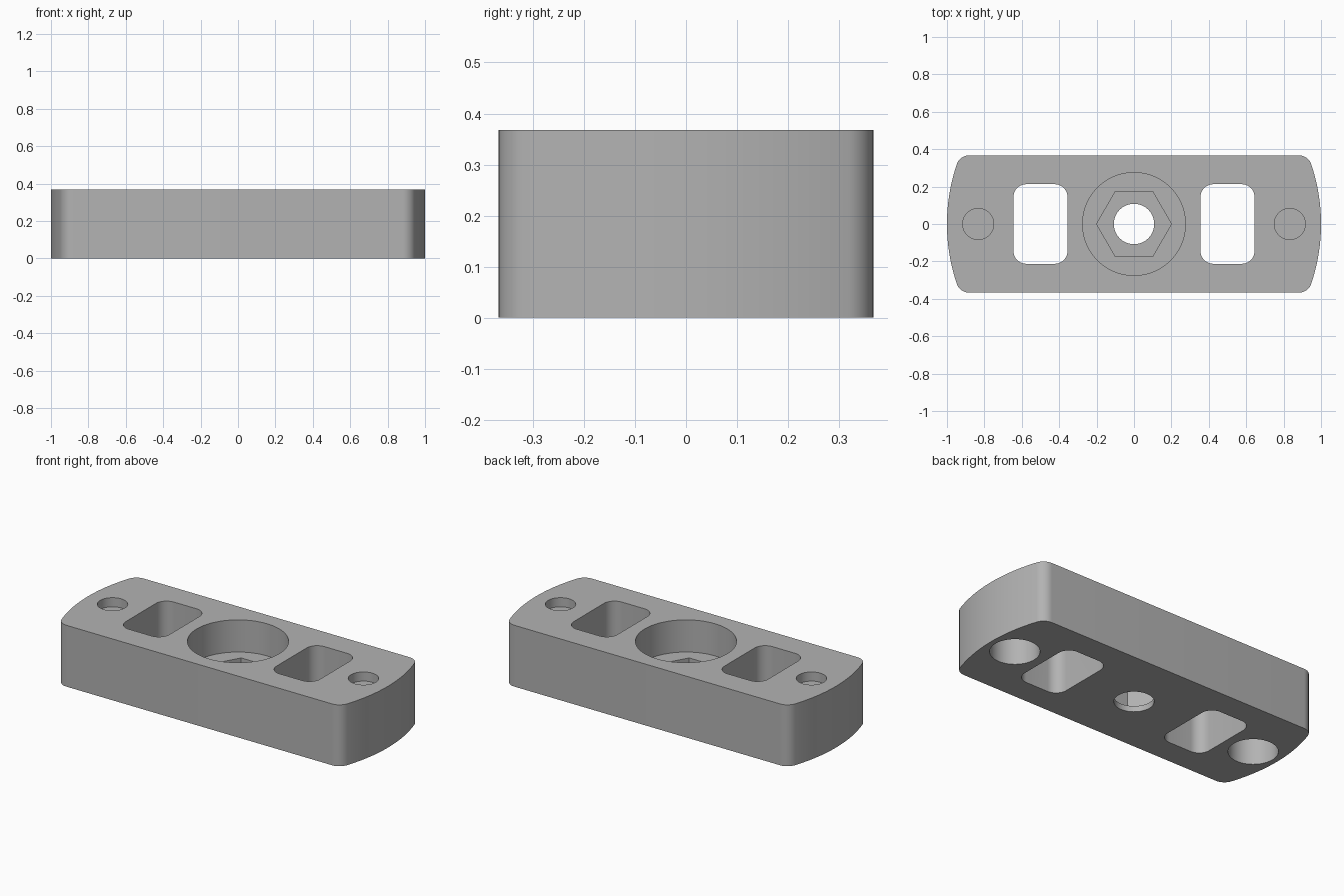
import bpy, bmesh
from math import sin, cos, pi, sqrt, asin, radians

cube = bpy.data.objects.get("Cube")
if cube:
    bpy.data.objects.remove(cube, do_unlink=True)

HEIGHT = 0.368
HALF_WIDTH = 0.367

grey = bpy.data.materials.new("grey")
grey.use_nodes = True
colour = (0.45, 0.45, 0.45, 1)
grey.diffuse_color = colour
grey.node_tree.nodes["Principled BSDF"].inputs["Base Color"].default_value = colour


def arc(cx, cy, r, start, end, steps):
    angles = [start + (end - start) * i / steps for i in range(steps + 1)]
    return [(cx + r * cos(a), cy + r * sin(a)) for a in angles]


def circle(cx, r, sides=64):
    return arc(cx, 0, r, 0, 2 * pi, sides)[:-1]


def rounded_rectangle(cx, half_x, half_y, r):
    points = []
    for i, (sx, sy) in enumerate([(1, 1), (-1, 1), (-1, -1), (1, -1)]):
        points += arc(cx + sx * (half_x - r), sy * (half_y - r), r,
                      i * pi / 2, (i + 1) * pi / 2, 10)
    return points


def body_outline(r=0.07):
    # Bowed ends on a unit circle, blended into the straight sides
    cy = HALF_WIDTH - r
    cx = sqrt((1 - r) ** 2 - cy ** 2)
    tangent = asin(cy / (1 - r))
    quarter = arc(0, 0, 1, 0, tangent, 12)[:-1] + arc(cx, cy, r, tangent, pi / 2, 10)
    upper = quarter + [(-x, y) for x, y in reversed(quarter)]
    return upper + [(-x, -y) for x, y in upper[1:-1]]


def prism(name, outline, bottom, top):
    bm = bmesh.new()
    face = bm.faces.new([bm.verts.new((x, y, bottom)) for x, y in outline])
    extruded = bmesh.ops.extrude_face_region(bm, geom=[face])["geom"]
    for v in extruded:
        if isinstance(v, bmesh.types.BMVert):
            v.co.z = top
    bmesh.ops.recalc_face_normals(bm, faces=bm.faces)
    mesh = bpy.data.meshes.new(name)
    bm.to_mesh(mesh)
    bm.free()
    mesh.materials.append(grey)
    obj = bpy.data.objects.new(name, mesh)
    bpy.context.collection.objects.link(obj)
    return obj


def cut(target, outline, bottom, top):
    cutter = prism("cutter", outline, bottom, top)
    cutter.hide_render = True
    mod = target.modifiers.new("cut", "BOOLEAN")
    mod.operation = "DIFFERENCE"
    mod.solver = "EXACT"
    mod.object = cutter
    bpy.context.view_layer.objects.active = target
    bpy.ops.object.modifier_apply(modifier=mod.name)
    bpy.data.objects.remove(cutter, do_unlink=True)


body = prism("mounting_block", body_outline(), 0, HEIGHT)
above, below = HEIGHT + 0.1, -0.1

# Central round pocket, hexagonal nut seat and through hole
cut(body, circle(0, 0.275, 96), 0.175, above)
cut(body, circle(0, 0.2, 6), 0.035, 0.25)
cut(body, circle(0, 0.108), below, 0.1)

for side in (-1, 1):
    # Rounded window, shallow top recess and deep bottom recess at each end
    cut(body, rounded_rectangle(side * 0.5, 0.145, 0.213, 0.07), below, above)
    cut(body, circle(side * 0.833, 0.083), HEIGHT - 0.055, above)
    cut(body, circle(side * 0.833, 0.135), below, 0.3)

bpy.ops.object.select_all(action="DESELECT")
body.select_set(True)
bpy.context.view_layer.objects.active = body
bpy.ops.object.shade_smooth_by_angle(angle=radians(30))
